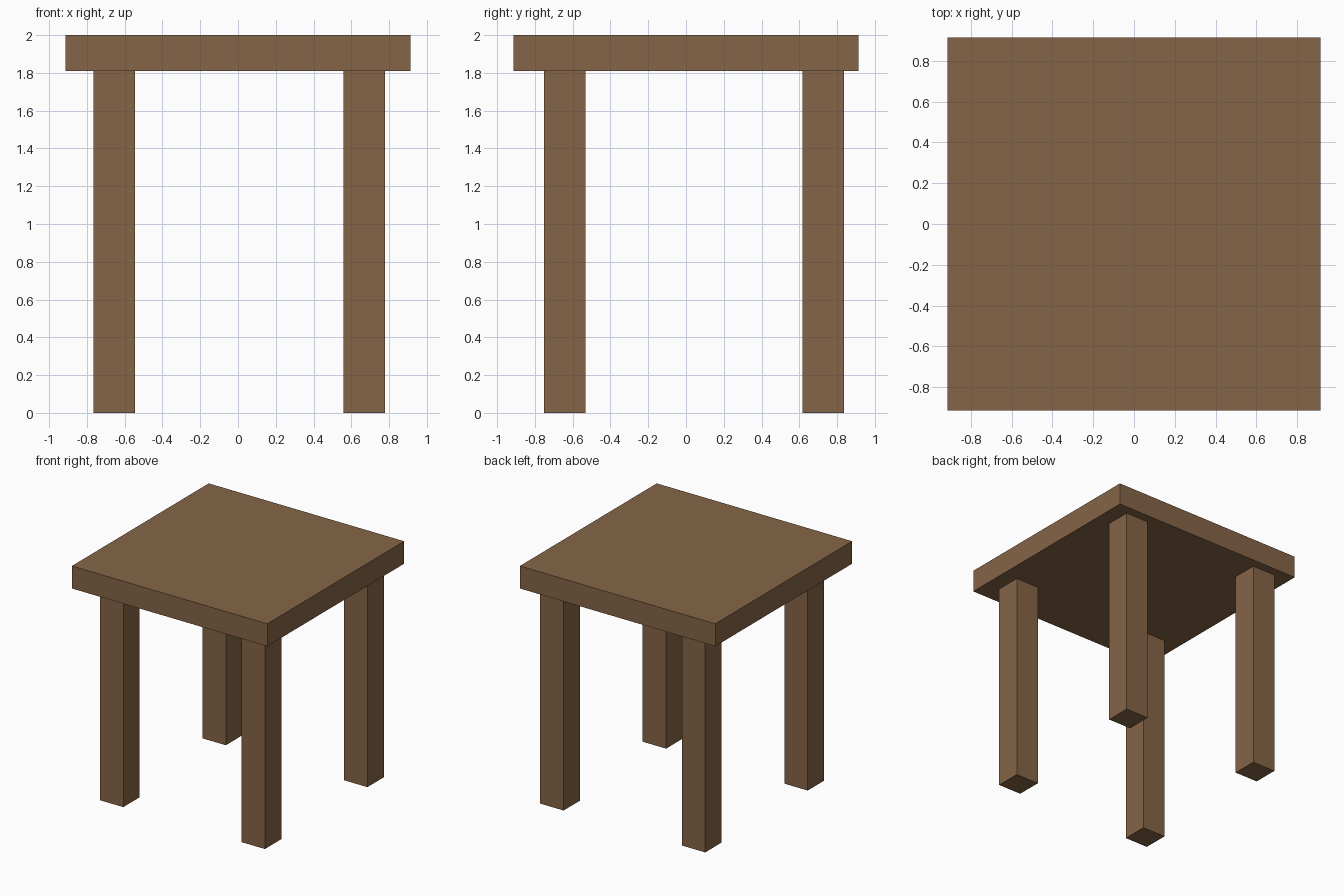
import bpy

if "Cube" in bpy.data.objects:
    bpy.data.objects.remove(bpy.data.objects["Cube"])

wood = bpy.data.materials.new("wood")
wood.diffuse_color = (0.235, 0.130, 0.065, 1)
wood.use_nodes = True
wood.node_tree.nodes["Principled BSDF"].inputs["Base Color"].default_value = wood.diffuse_color


def box(name, x, y, z0, z1, width):
    bpy.ops.mesh.primitive_cube_add(size=1, location=(x, y, (z0 + z1) / 2))
    ob = bpy.context.object
    ob.name = name
    ob.scale = (width, width, z1 - z0)
    bpy.ops.object.transform_apply(location=False, rotation=False, scale=True)
    ob.data.materials.append(wood)
    return ob


SLAB_BOTTOM = 1.81

# square top slab
box("table_top", 0, 0, SLAB_BOTTOM, 2.0, 1.826)

# four square legs, set slightly off centre
for side, x in (("left", -0.655), ("right", 0.668)):
    for end, y in (("front", -0.642), ("back", 0.726)):
        box(f"{end}_{side}_leg", x, y, 0, SLAB_BOTTOM, 0.219)
